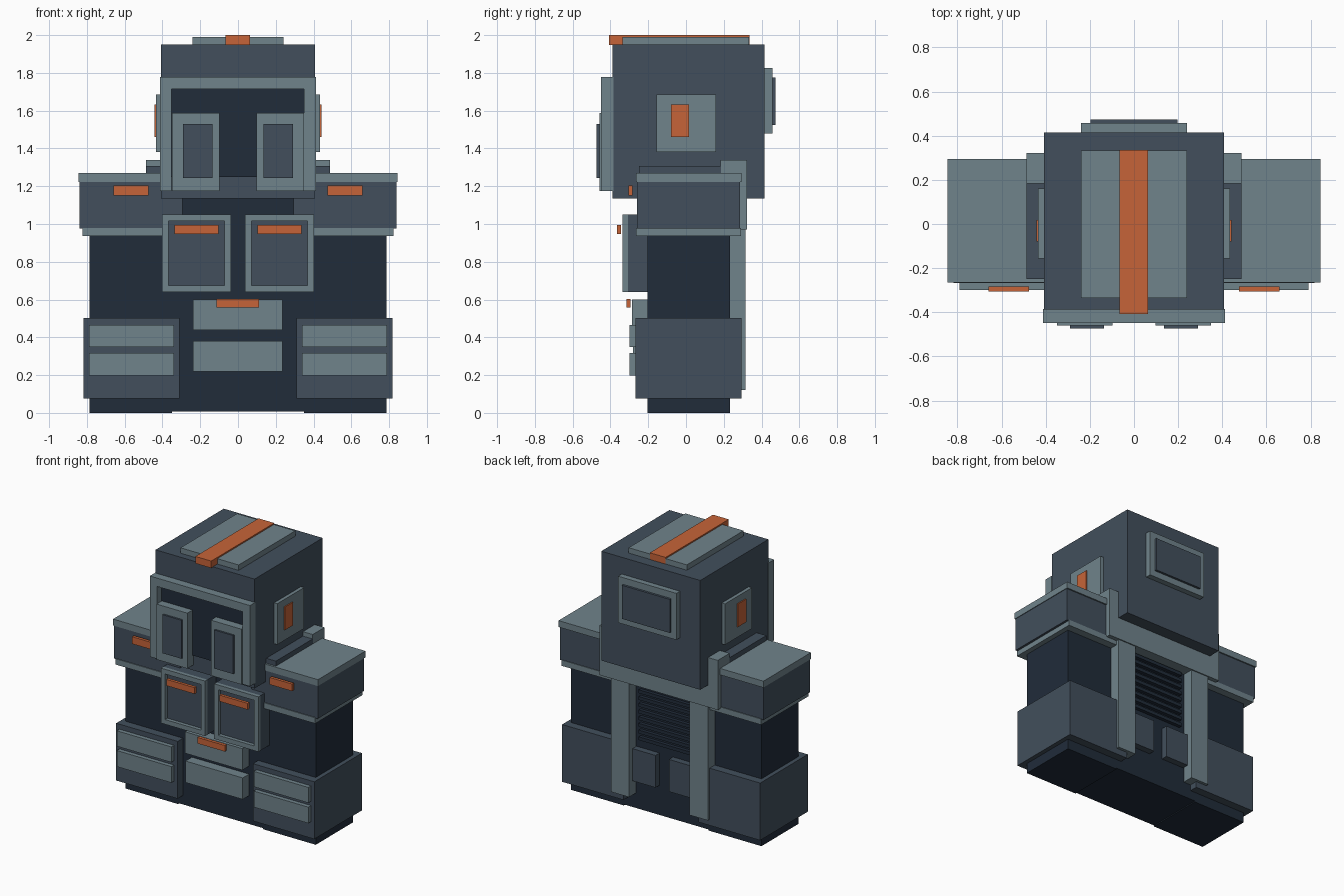
import bpy, bmesh

cube = bpy.data.objects.get("Cube")
if cube:
    bpy.data.objects.remove(cube, do_unlink=True)


def material(name, rgb):
    m = bpy.data.materials.new(name)
    m.use_nodes = True
    col = (*rgb, 1.0)
    m.diffuse_color = col
    bsdf = next(n for n in m.node_tree.nodes if n.type == 'BSDF_PRINCIPLED')
    bsdf.inputs["Base Color"].default_value = col
    bsdf.inputs["Roughness"].default_value = 0.7
    return m


NAVY = material("dark navy", (0.015, 0.025, 0.042))
SLATE = material("slate blue", (0.054, 0.078, 0.107))
LIGHT = material("light grey blue", (0.162, 0.227, 0.258))
ORANGE = material("orange", (0.565, 0.127, 0.040))


def boxes(name, mat, *extents):
    """One object made of boxes, each given as (x0, x1, y0, y1, z0, z1)."""
    bm = bmesh.new()
    for x0, x1, y0, y1, z0, z1 in extents:
        made = bmesh.ops.create_cube(bm, size=1)
        for v in made["verts"]:
            v.co = (x1 if v.co.x > 0 else x0,
                    y1 if v.co.y > 0 else y0,
                    z1 if v.co.z > 0 else z0)
    mesh = bpy.data.meshes.new(name)
    bm.to_mesh(mesh)
    bm.free()
    mesh.materials.append(mat)
    obj = bpy.data.objects.new(name, mesh)
    bpy.context.collection.objects.link(obj)
    return obj


def pair(name, mat, *extents):
    """The same boxes on the left (+x) and mirrored on the right."""
    boxes("left_" + name, mat, *extents)
    boxes("right_" + name, mat,
          *[(-x1, -x0, *rest) for x0, x1, *rest in extents])


def frame(x0, x1, y0, y1, z0, z1, w):
    """Four bars of width w around a rectangle facing the front."""
    return [(x0, x0 + w, y0, y1, z0, z1), (x1 - w, x1, y0, y1, z0, z1),
            (x0 + w, x1 - w, y0, y1, z0, z0 + w),
            (x0 + w, x1 - w, y0, y1, z1 - w, z1)]


# Torso, arms and feet
boxes("torso", NAVY, (-0.35, 0.35, -0.205, 0.232, 0.008, 1.2))
pair("arm_column", NAVY, (0.35, 0.785, -0.205, 0.232, 0, 0.96))

# Lower armour blocks with two front panels each
pair("leg_block", SLATE, (0.31, 0.817, -0.268, 0.293, 0.075, 0.502))
pair("leg_panels", LIGHT,
     (0.34, 0.79, -0.30, -0.268, 0.198, 0.318),
     (0.34, 0.79, -0.30, -0.268, 0.35, 0.465))

# Shoulders: block, cap, lower trim and marker light
pair("shoulder", SLATE, (0.295, 0.84, -0.26, 0.285, 0.975, 1.225))
pair("shoulder_cap", LIGHT, (0.33, 0.845, -0.265, 0.295, 1.222, 1.27))
pair("shoulder_trim", LIGHT, (0.33, 0.823, -0.266, 0.29, 0.937, 0.98))
pair("shoulder_light", ORANGE, (0.475, 0.66, -0.305, -0.283, 1.15, 1.203))

# Collar rails, rear yoke and straps
pair("collar_rail", SLATE, (0.33, 0.488, -0.25, 0.185, 1.2, 1.307))
boxes("rear_yoke", LIGHT, (-0.488, 0.488, 0.183, 0.322, 0.97, 1.34))
pair("back_strap", LIGHT, (0.25, 0.40, 0.225, 0.314, 0.12, 0.98))

# Rear vent slats and pouches
boxes("vent_slats", NAVY,
      *[(-0.21, 0.21, 0.225, 0.258, 0.535 + 0.05 * i, 0.56 + 0.05 * i)
        for i in range(9)])
pair("back_pouch", SLATE, (0.055, 0.245, 0.225, 0.28, 0.23, 0.47))

# Chest plates: slate base, raised border, orange bar
pair("chest_plate", SLATE, (0.037, 0.402, -0.307, -0.2, 0.64, 1.05))
pair("chest_border", LIGHT,
     *frame(0.037, 0.402, -0.335, -0.307, 0.64, 1.05, 0.035))
pair("chest_light", ORANGE, (0.102, 0.335, -0.365, -0.343, 0.948, 0.995))

# Belly plates and buckle
boxes("belly_plates", LIGHT,
      (-0.237, 0.235, -0.285, -0.2, 0.44, 0.60),
      (-0.237, 0.235, -0.28, -0.2, 0.22, 0.38))
boxes("buckle", ORANGE, (-0.115, 0.112, -0.315, -0.293, 0.557, 0.602))

# Head with roof plate and crest
boxes("head", SLATE, (-0.408, 0.408, -0.388, 0.415, 1.135, 1.95))
boxes("roof_plate", LIGHT, (-0.24, 0.24, -0.335, 0.333, 1.95, 1.99))
boxes("crest", ORANGE, (-0.066, 0.064, -0.408, 0.335, 1.948, 2.0))

# Face: dark visor, open-bottomed surround and two eye plates
boxes("visor", NAVY, (-0.355, 0.355, -0.397, -0.38, 1.25, 1.72))
boxes("face_surround", LIGHT,
      (-0.413, 0.413, -0.449, -0.385, 1.715, 1.777),
      (-0.413, -0.353, -0.449, -0.385, 1.175, 1.715),
      (0.350, 0.413, -0.449, -0.385, 1.175, 1.715))
pair("eye_plate", LIGHT, (0.097, 0.35, -0.459, -0.385, 1.175, 1.588))
pair("eye", SLATE, (0.135, 0.291, -0.473, -0.459, 1.243, 1.53))

# Ear plates with orange inserts
pair("ear_plate", LIGHT, (0.40, 0.434, -0.157, 0.16, 1.38, 1.685))
pair("ear_insert", ORANGE, (0.42, 0.442, -0.08, 0.017, 1.46, 1.632))

# Rear head hatch
boxes("hatch_border", LIGHT, (-0.24, 0.24, 0.41, 0.457, 1.478, 1.825))
boxes("hatch", SLATE, (-0.198, 0.198, 0.455, 0.474, 1.525, 1.775))
